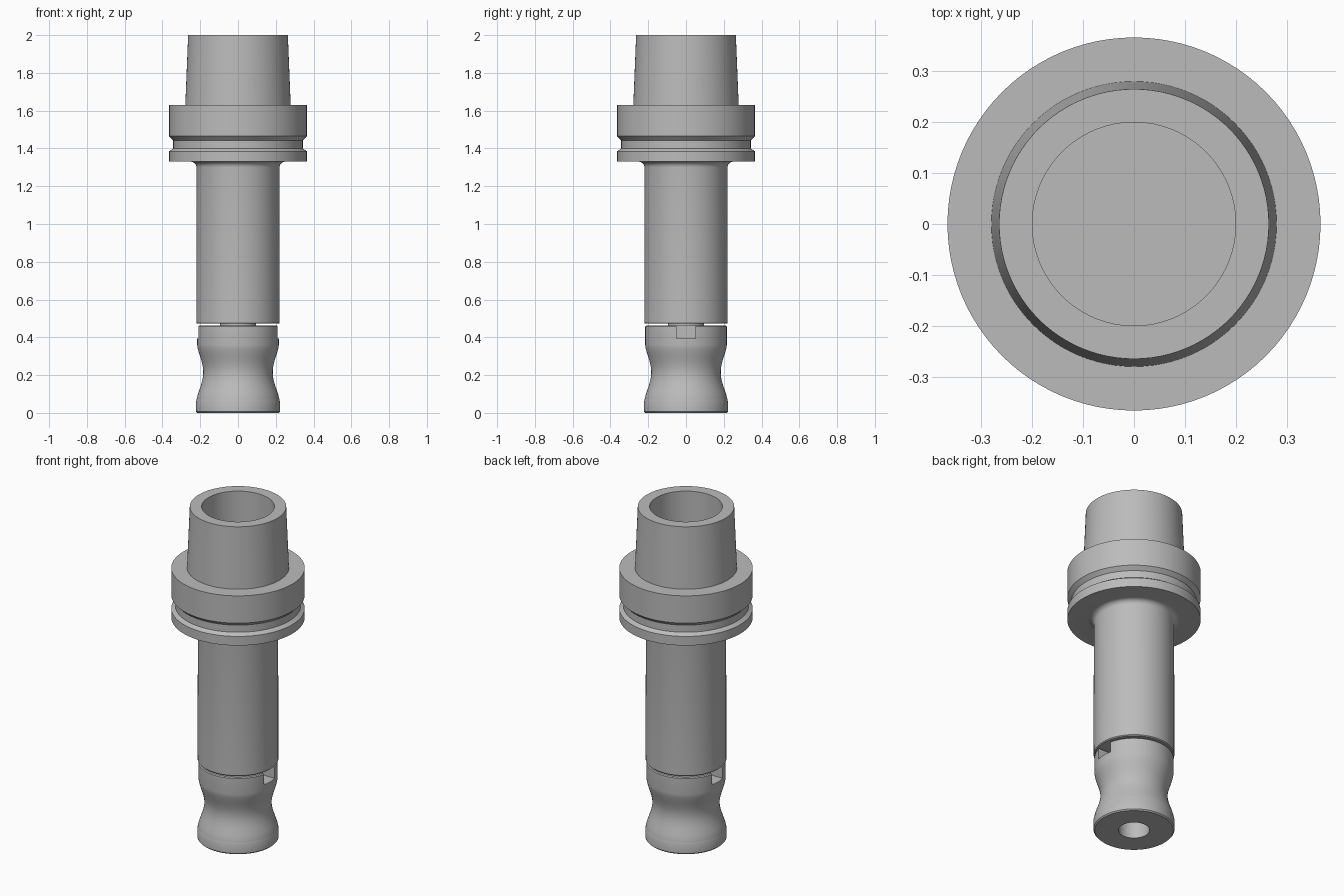
import bpy
import bmesh
import math
from mathutils import Matrix, Vector

SEGMENTS = 96

cube = bpy.data.objects.get("Cube")
if cube:
    bpy.data.objects.remove(cube, do_unlink=True)

steel = bpy.data.materials.new("grey_steel")
steel.use_nodes = True
steel.diffuse_color = (0.5, 0.5, 0.5, 1)
steel.node_tree.nodes["Principled BSDF"].inputs["Base Color"].default_value = (0.5, 0.5, 0.5, 1)


def add_object(name, bm):
    bmesh.ops.recalc_face_normals(bm, faces=bm.faces)
    mesh = bpy.data.meshes.new(name)
    bm.to_mesh(mesh)
    bm.free()
    mesh.materials.append(steel)
    obj = bpy.data.objects.new(name, mesh)
    bpy.context.collection.objects.link(obj)
    return obj


def lathe(name, profile):
    """Spin a (radius, height) profile around the z axis."""
    bm = bmesh.new()
    verts = [bm.verts.new((r, 0, z)) for r, z in profile]
    edges = [bm.edges.new(pair) for pair in zip(verts, verts[1:])]
    bmesh.ops.spin(bm, geom=verts + edges, cent=(0, 0, 0), axis=(0, 0, 1),
                   angle=math.tau, steps=SEGMENTS, use_duplicate=False)
    bmesh.ops.remove_doubles(bm, verts=bm.verts, dist=0.0001)
    return add_object(name, bm)


def smooth(obj):
    bpy.ops.object.select_all(action='DESELECT')
    obj.select_set(True)
    bpy.context.view_layer.objects.active = obj
    bpy.ops.object.shade_smooth_by_angle(angle=math.radians(25))


# Hollow taper, grooved flange and long shaft with a fillet under the flange
fillet = [(0.25 - 0.03 * math.cos(a), 1.30 + 0.03 * math.sin(a))
          for a in (math.radians(15 * i) for i in range(7))]
holder = lathe("taper_flange_and_shaft", [
    (0, 0.472), (0.216, 0.472), (0.221, 0.477), *fillet,
    (0.365, 1.33), (0.365, 1.385), (0.343, 1.40), (0.343, 1.443),
    (0.365, 1.465), (0.365, 1.63), (0.279, 1.63), (0.264, 2.0),
    (0.199, 2.0), (0.199, 1.63), (0, 1.63)])

# Waisted end piece with a blind bore in its underside
waist = []
for i in range(25):
    t = i / 24
    rim = 0.220 + (0.216 - 0.220) * t
    waist.append((rim - 0.034 * math.sin(math.pi * t) ** 1.5, 0.065 + 0.295 * t))
end_piece = lathe("waisted_end_piece", [
    (0, 0.30), (0.085, 0.30), (0.085, 0.0), (0.215, 0.0), (0.222, 0.007),
    (0.222, 0.06), *waist, (0.216, 0.457), (0.211, 0.462), (0, 0.462)])

# Drive slots on both sides of the end piece
bm = bmesh.new()
for side in (-1, 1):
    bmesh.ops.create_cube(bm, size=1, matrix=Matrix.Translation((side * 0.23, 0, 0.45))
                          @ Matrix.Diagonal(Vector((0.2, 0.1, 0.11, 1))))
cutter = add_object("slot_cutter", bm)
cutter.hide_render = True
cut = end_piece.modifiers.new("drive_slots", 'BOOLEAN')
cut.operation = 'DIFFERENCE'
cut.solver = 'EXACT'
cut.object = cutter
bpy.context.view_layer.objects.active = end_piece
bpy.ops.object.modifier_apply(modifier=cut.name)
bpy.data.objects.remove(cutter, do_unlink=True)

# Narrow neck bridging the gap between the shaft and the end piece
neck = lathe("joining_neck", [(0, 0.455), (0.095, 0.455), (0.095, 0.48), (0, 0.48)])

for part in (holder, end_piece, neck):
    smooth(part)
